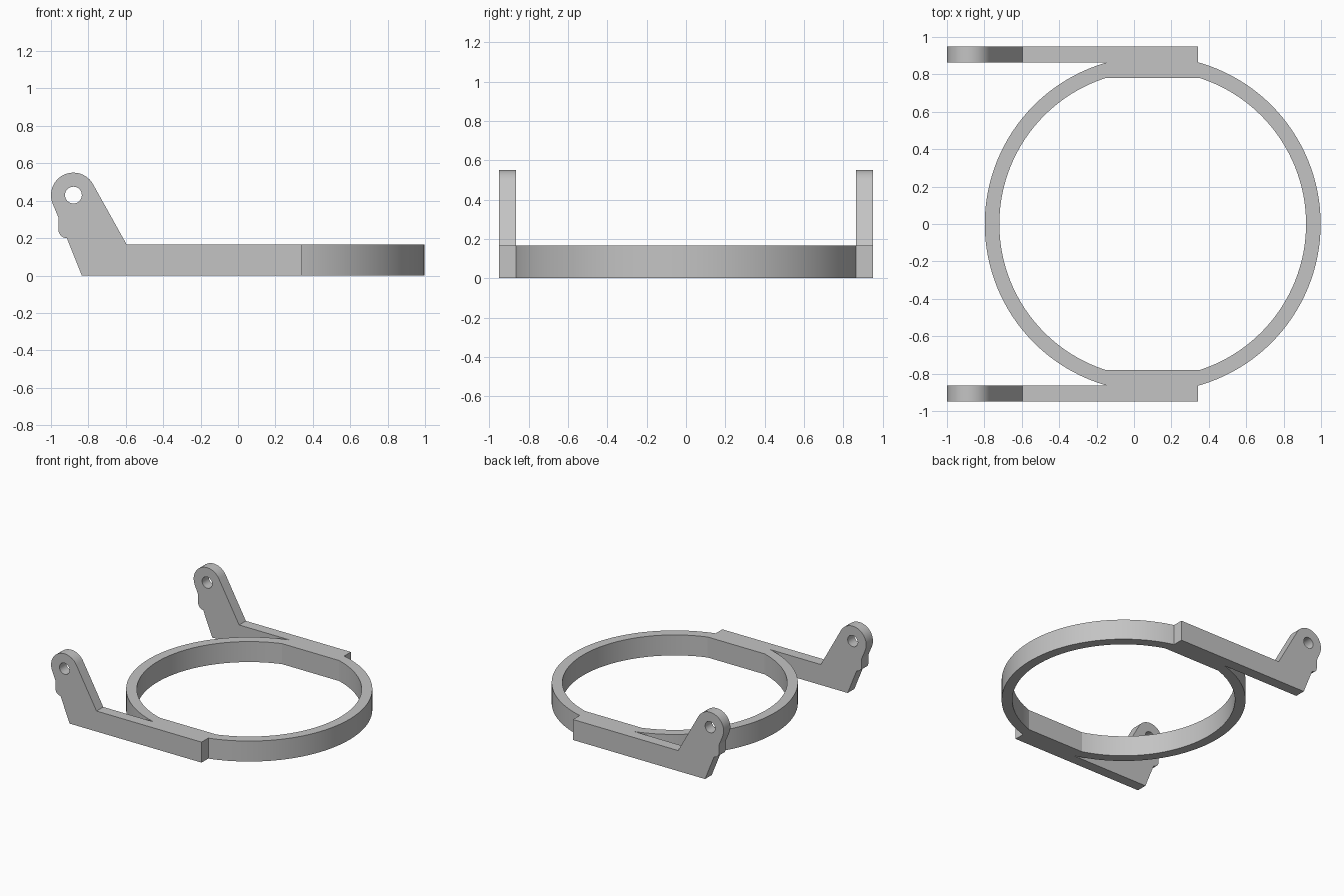
import bpy
import bmesh
from math import asin, cos, sin, pi, radians
from mathutils import Vector

cube = bpy.data.objects.get("Cube")
if cube:
    bpy.data.objects.remove(cube, do_unlink=True)

THICK = 0.165                     # height of the ring and arm bars
RING_X = 0.10                     # ring centre
OUTER_R, INNER_R = 0.898, 0.82
FLAT_Y = 0.78                     # flat inner pads of the ring
ARM_IN, ARM_OUT = 0.864, 0.95     # arm plate, across y

grey = bpy.data.materials.new("plain_grey")
grey.use_nodes = True
color = (0.55, 0.55, 0.55, 1)
grey.diffuse_color = color
grey.node_tree.nodes["Principled BSDF"].inputs["Base Color"].default_value = color


def arc(cx, cy, r, start, end, steps):
    """Points along an arc, both ends included."""
    angles = [start + (end - start) * i / steps for i in range(steps + 1)]
    return [(cx + r * cos(a), cy + r * sin(a)) for a in angles]


def plate(name, loops, place, depth):
    """Fill closed outlines (later loops are holes) and extrude by depth."""
    bm = bmesh.new()
    edges = []
    for loop in loops:
        verts = [bm.verts.new(place(*p)) for p in loop]
        edges += [bm.edges.new((v, verts[i - 1])) for i, v in enumerate(verts)]
    bmesh.ops.triangle_fill(bm, edges=edges, use_beauty=True)
    result = bmesh.ops.extrude_face_region(bm, geom=bm.faces[:])
    moved = [v for v in result["geom"] if isinstance(v, bmesh.types.BMVert)]
    bmesh.ops.translate(bm, verts=moved, vec=Vector(depth))
    bmesh.ops.recalc_face_normals(bm, faces=bm.faces[:])
    mesh = bpy.data.meshes.new(name)
    bm.to_mesh(mesh)
    bm.free()
    mesh.materials.append(grey)
    obj = bpy.data.objects.new(name, mesh)
    bpy.context.collection.objects.link(obj)
    return obj


# Ring: round outside, inside flattened at front and back
outer = arc(RING_X, 0, OUTER_R, 0, 2 * pi, 128)[:-1]
a = asin(FLAT_Y / INNER_R)
inner = arc(RING_X, 0, INNER_R, -a, a, 52) + arc(RING_X, 0, INNER_R, pi - a, pi + a, 52)
ring = plate("clamp_ring", [outer, inner], lambda x, y: (x, y, 0), (0, 0, THICK))

# Arm side profile: bar, sloped neck, round eye and small rounded bump
eye = (-0.88, 0.43)
profile = [(-0.835, 0), (0.341, 0), (0.341, THICK), (-0.595, THICK)]
profile += arc(*eye, 0.12, radians(29), radians(203), 24)
profile += [(-0.96, 0.31)]
profile += arc(-0.915, 0.245, 0.045, pi, 1.5 * pi, 9)
hole = arc(*eye, 0.045, 0, 2 * pi, 32)[:-1]

# Mirrored arms, fused to the ring
for name, side in (("front_arm", -1), ("back_arm", 1)):
    arm = plate(name, [profile, hole], lambda x, z: (x, side * ARM_IN, z),
                (0, side * (ARM_OUT - ARM_IN), 0))
    union = ring.modifiers.new(name, "BOOLEAN")
    union.operation = "UNION"
    union.solver = "EXACT"
    union.object = arm
    bpy.ops.object.select_all(action="DESELECT")
    ring.select_set(True)
    bpy.context.view_layer.objects.active = ring
    bpy.ops.object.modifier_apply(modifier=union.name)
    bpy.data.objects.remove(arm, do_unlink=True)

ring.name = "ring_with_arms"
bpy.ops.object.shade_smooth_by_angle(angle=radians(14))
